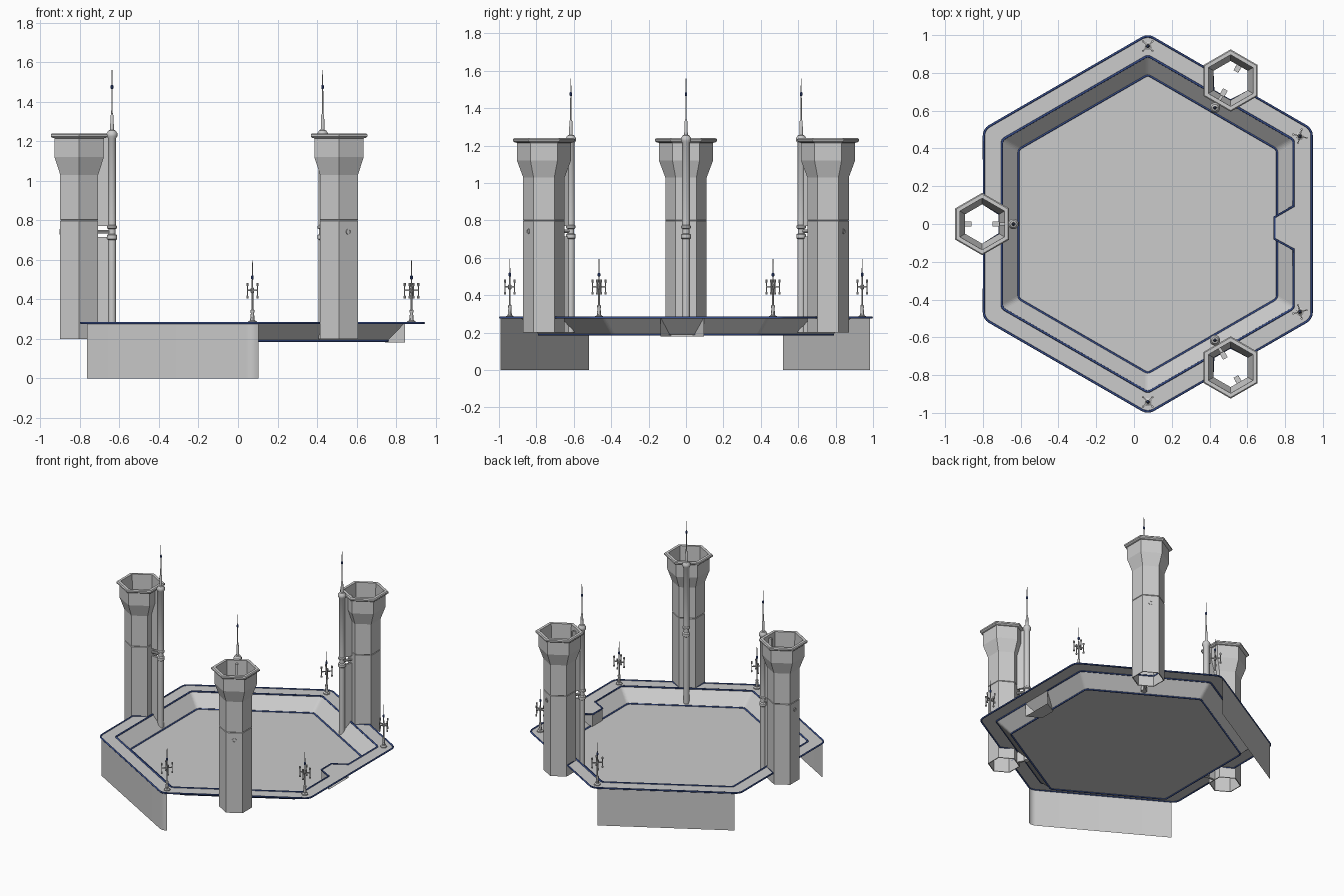
import bpy, bmesh
from math import cos, sin, pi, radians
from mathutils import Matrix, Vector

if "Cube" in bpy.data.objects:
    bpy.data.objects.remove(bpy.data.objects["Cube"])

CX, TOP, FLOOR = 0.073, 0.28, 0.19
blue = bpy.data.materials.new("blue_trim")
blue.diffuse_color = (0.04, 0.08, 0.28, 1)
blue.use_nodes = True
blue.node_tree.nodes["Principled BSDF"].inputs["Base Color"].default_value = blue.diffuse_color


def finish(name, bm, M=None, mat=None, smooth=False):
    bmesh.ops.recalc_face_normals(bm, faces=bm.faces)
    me = bpy.data.meshes.new(name)
    bm.to_mesh(me)
    bm.free()
    ob = bpy.data.objects.new(name, me)
    bpy.context.collection.objects.link(ob)
    if M is not None:
        ob.matrix_world = M
    if mat:
        me.materials.append(mat)
    if smooth:
        bpy.ops.object.select_all(action='DESELECT')
        ob.select_set(True)
        bpy.context.view_layer.objects.active = ob
        bpy.ops.object.shade_smooth_by_angle(angle=radians(35))
    return ob


def lathe(name, profile, n, M, mat=None, closed=False, apothem=False):
    """Revolve (radius, z) pairs with n sides, a flat side facing local +x."""
    bm = bmesh.new()
    k = 1 / cos(pi / n) if apothem else 1
    rings = [[bm.verts.new((r * k * cos(2 * pi * (i + .5) / n), r * k * sin(2 * pi * (i + .5) / n), z))
              for i in range(n)] for r, z in profile]
    pairs = list(zip(rings, rings[1:])) + ([(rings[-1], rings[0])] if closed else [])
    for a, b in pairs:
        for i in range(n):
            j = (i + 1) % n
            bm.faces.new((a[i], a[j], b[j], b[i]))
    if not closed:
        bm.faces.new(rings[0])
        bm.faces.new(rings[-1])
    return finish(name, bm, M, mat, n > 6)


def box(name, x0, x1, hw, z0, z1, M):
    bm = bmesh.new()
    bmesh.ops.create_cube(bm, size=1)
    for v in bm.verts:
        v.co = ((x0 + x1) / 2 + v.co.x * (x1 - x0), v.co.y * 2 * hw, (z0 + z1) / 2 + v.co.z * (z1 - z0))
    return finish(name, bm, M)


def corners(a, r, seg=4):
    """Six filleted hexagon corners (lists of points), at 30, 90, ... degrees."""
    out = []
    for k in range(6):
        ang = radians(30 + 60 * k)
        d = (a - r) / cos(pi / 6)
        out.append([Vector((CX + d * cos(ang) + r * cos(ang + t), d * sin(ang) + r * sin(ang + t)))
                    for t in [radians(-30 + 60 * i / seg) for i in range(seg + 1)]])
    return out


def tube(name, pts, z, cyclic=True, depth=0.006):
    cu = bpy.data.curves.new(name, 'CURVE')
    cu.dimensions, cu.bevel_depth, cu.bevel_resolution = '3D', depth, 1
    sp = cu.splines.new('POLY')
    sp.points.add(len(pts) - 1)
    for p, q in zip(sp.points, pts):
        p.co = (q[0], q[1], z, 1)
    sp.use_cyclic_u = cyclic
    cu.materials.append(blue)
    ob = bpy.data.objects.new(name, cu)
    bpy.context.collection.objects.link(ob)
    bpy.ops.object.select_all(action='DESELECT')
    ob.select_set(True)
    bpy.context.view_layer.objects.active = ob
    bpy.ops.object.convert(target='MESH')


def around(deg, r):
    return Matrix.Translation((CX, 0, 0)) @ Matrix.Rotation(radians(deg), 4, 'Z') @ Matrix.Translation((r, 0, 0))


# Platform outlines; the outer one is notched where the towers stand
oc = corners(0.868, 0.06)
outer = []
for k, c in enumerate(oc):
    outer += c
    if k % 2 == 0:
        M = around(60 + 60 * k, 0)
        outer += [(M @ Vector((r, t, 0))).to_2d()
                  for r, t in ((.868, -.105), (.785, -.052), (.785, .052), (.868, .105))]
inner = sum(corners(0.772, 0.03), [])
floor = sum(corners(0.685, 0.03), [])
notch = [Vector(p) for p in ((CX + .772, -.135), (.745, -.08), (.745, .037), (CX + .772, .095))]
inner_cut = inner + notch

# Flat rim
bm = bmesh.new()
edges = []
for loop in (outer, inner_cut):
    vs = [bm.verts.new((p.x, p.y, TOP)) for p in loop]
    edges += [bm.edges.new((vs[i - 1], vs[i])) for i in range(len(vs))]
bmesh.ops.triangle_fill(bm, edges=edges, use_beauty=True, normal=(0, 0, 1))
finish("platform_rim", bm)

# Sloped basin and floor
bm = bmesh.new()
hi = [bm.verts.new((p.x, p.y, TOP)) for p in inner]
lo = [bm.verts.new((p.x, p.y, FLOOR)) for p in floor]
for i in range(len(hi)):
    bm.faces.new((hi[i - 1], hi[i], lo[i], lo[i - 1]))
bm.faces.new(lo)
finish("basin", bm)

# Ledge block projecting into the basin
bm = bmesh.new()
hi = [bm.verts.new((p.x, p.y, TOP)) for p in notch]
lo = [bm.verts.new((p.x, p.y, 0.18)) for p in notch]
for i in range(1, 4):
    bm.faces.new((hi[i - 1], hi[i], lo[i], lo[i - 1]))
bm.faces.new(lo)
finish("ledge_block", bm)

# Blue edging
tube("outer_edging", outer, TOP)
tube("inner_edging", inner_cut, TOP)
fx = CX + 0.685
tube("floor_edging", [(fx, .045)] + floor + [(fx, -.088)], FLOOR, cyclic=False)

# Two skirt walls on the left-hand sides
for name, path in (("front_skirt", [oc[3][-1]] + oc[4]), ("back_skirt", [oc[1][-1], oc[2][0]])):
    bm = bmesh.new()
    cols = [(bm.verts.new((p.x, p.y, 0)), bm.verts.new((p.x, p.y, TOP))) for p in path]
    for a, b in zip(cols, cols[1:]):
        bm.faces.new((a[0], b[0], b[1], a[1]))
    finish(name, bm, smooth=True)

# Hollow hexagonal towers with service pipe, fin and mast
tower = [(.096, .2), (.096, .797), (.093, .8), (.096, .803), (.096, 1.03), (.125, 1.12), (.125, 1.215),
         (.137, 1.218), (.143, 1.224), (.143, 1.234), (.137, 1.24), (.118, 1.24), (.116, 1.12),
         (.09, 1.03), (.09, .2)]
pipe = [(.021, .2), (.021, .7), (.027, .705), (.027, .725), (.018, .73), (.018, .755), (.027, .76),
        (.027, .77), (.021, .775), (.021, 1.215), (.028, 1.225), (.028, 1.24), (.018, 1.255), (.01, 1.258),
        (.008, 1.33), (.004, 1.34), (.003, 1.49), (.0015, 1.56)]
bulb = [(.002, -.012), (.007, -.007), (.007, .007), (.002, .012)]
for n, deg in enumerate((60, 180, 300)):
    T, P = around(deg, 0.877), around(deg, 0.711)
    lathe(f"tower_{n}", tower, 6, T, closed=True, apothem=True)
    lathe(f"service_pipe_{n}", pipe, 12, P)
    lathe(f"mast_lamp_{n}", bulb, 8, P @ Matrix.Translation((0, 0, 1.475)), blue)
    box(f"lower_fin_{n}", .01, .075, .008, .2, .715, P)
    box(f"upper_fin_{n}", .01, .075, .008, .77, 1.22, P)
    side = Matrix.Rotation(pi / 2, 4, 'Y')
    lathe(f"link_pipe_{n}", [(.01, 0), (.01, .09)], 10, P @ Matrix.Translation((0, 0, .742)) @ side)
    lathe(f"outer_port_{n}", [(.015, .06), (.015, .1), (.01, .1), (.01, .06)], 12,
          T @ Matrix.Translation((0, 0, .742)) @ side, closed=True)
    box(f"outer_lug_{n}", .055, .092, .014, .725, .76, T)
    box(f"inner_lug_{n}", -.092, -.055, .014, .725, .76, T)

# Small corner aerials with four prongs
stem = [(.022, TOP), (.022, .288), (.012, .293), (.008, .33), (.01, .335), (.01, .345), (.005, .35),
        (.005, .43), (.009, .435), (.009, .455), (.004, .46), (.003, .52), (.0015, .595)]
prong = [(.006, .405), (.006, .415), (.003, .42), (.003, .465), (.006, .47), (.006, .483)]
for n, deg in enumerate((30, 90, -30, -90)):
    A = around(deg, 0.942 if abs(deg) == 90 else 0.93)
    lathe(f"aerial_stem_{n}", stem, 10, A)
    lathe(f"aerial_lamp_{n}", bulb, 8, A @ Matrix.Translation((0, 0, .51)), blue)
    for k in range(4):
        B = A @ Matrix.Rotation(pi / 4 + k * pi / 2, 4, 'Z')
        box(f"aerial_arm_{n}_{k}", 0, .036, .003, .442, .449, B)
        lathe(f"aerial_prong_{n}_{k}", prong, 8, B @ Matrix.Translation((.036, 0, 0)))
